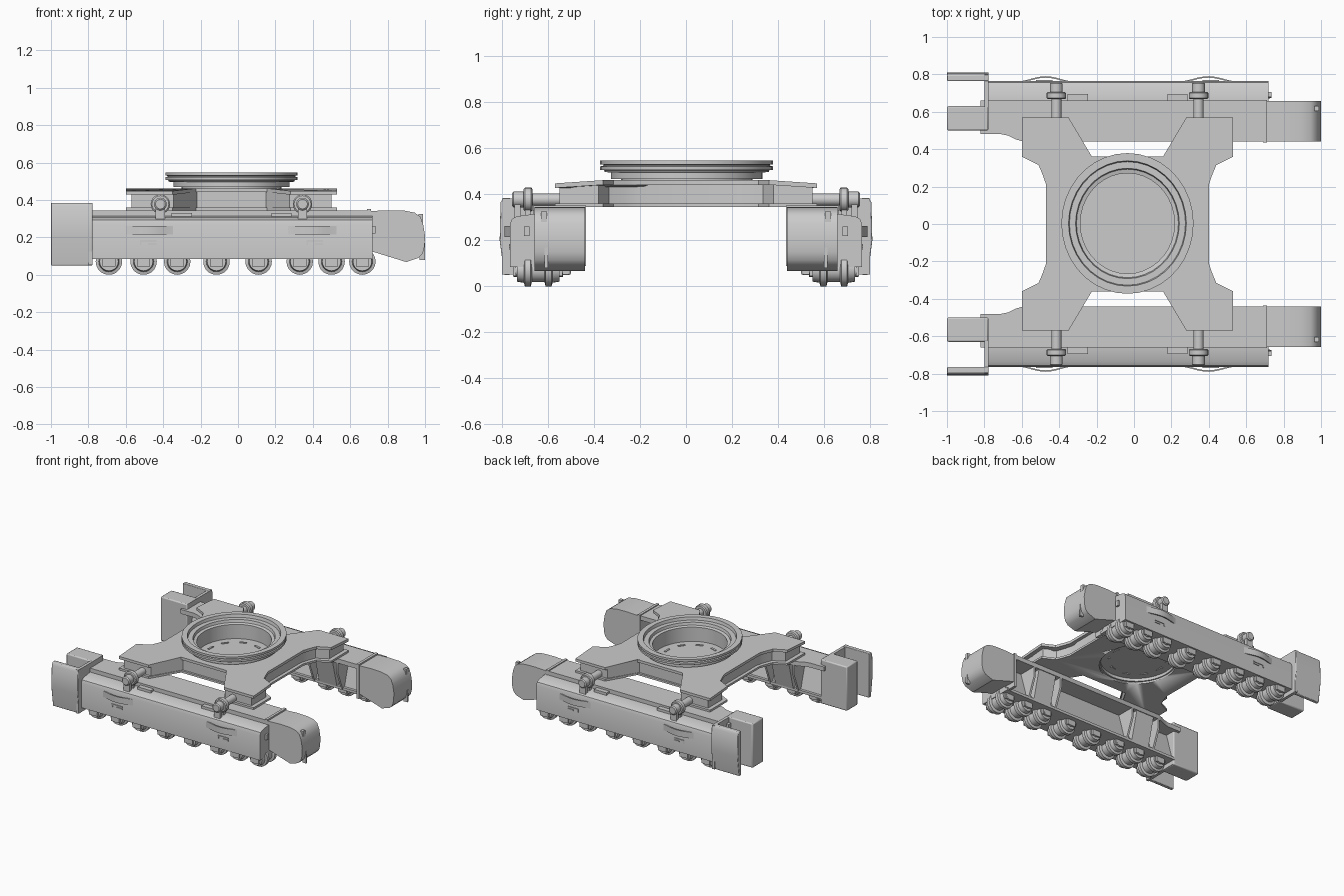
import bpy, bmesh
from math import sin, cos, pi, radians
from mathutils import Vector

if "Cube" in bpy.data.objects:
    bpy.data.objects.remove(bpy.data.objects["Cube"])

CX = -0.035  # turntable centre in x


def finish(name, bm, mirror=False, smooth=35, bevel=0):
    bmesh.ops.recalc_face_normals(bm, faces=bm.faces)
    me = bpy.data.meshes.new(name)
    bm.to_mesh(me)
    bm.free()
    ob = bpy.data.objects.new(name, me)
    bpy.context.collection.objects.link(ob)
    me.shade_smooth()
    me.set_sharp_from_angle(angle=radians(smooth))
    if bevel:
        m = ob.modifiers.new("Bevel", 'BEVEL')
        m.width, m.segments, m.limit_method = bevel, 2, 'ANGLE'
    if mirror:
        m = ob.modifiers.new("Mirror", 'MIRROR')
        m.use_axis = (False, True, False)
    return ob


def add_prism(bm, pts, axis, a, b):
    """Extrude a 2D outline along an axis: x -> (y,z), y -> (x,z), z -> (x,y)."""
    def co(p, t):
        return {'x': (t, *p), 'y': (p[0], t, p[1]), 'z': (*p, t)}[axis]
    lo = [bm.verts.new(co(p, a)) for p in pts]
    hi = [bm.verts.new(co(p, b)) for p in pts]
    bm.faces.new(lo)
    bm.faces.new(hi)
    for i in range(len(pts)):
        j = (i + 1) % len(pts)
        bm.faces.new((lo[i], lo[j], hi[j], hi[i]))


def add_box(bm, x0, x1, y0, y1, z0, z1):
    add_prism(bm, [(x0, y0), (x1, y0), (x1, y1), (x0, y1)], 'z', z0, z1)


def add_lathe(bm, prof, c, n, axis='z', squash=1.0):
    """Revolve (radius, height) profile; ends with radius 0 close as a fan."""
    rings = []
    for r, h in prof:
        ring = []
        for i in range(n):
            t = 2 * pi * i / n
            u, v = r * cos(t) * squash, r * sin(t)
            p = (u, v, h) if axis == 'z' else (u, h, v)
            ring.append(bm.verts.new(Vector(c) + Vector(p)))
        rings.append(ring)
    closed = prof[0] == prof[-1]
    for k in range(len(prof) - 1):
        for i in range(n):
            j = (i + 1) % n
            bm.faces.new((rings[k][i], rings[k][j], rings[k + 1][j], rings[k + 1][i]))
    if closed:
        bmesh.ops.remove_doubles(bm, verts=rings[0] + rings[-1], dist=1e-6)
    else:
        bm.faces.new(rings[0])
        bm.faces.new(rings[-1])


def prism(name, pts, axis, a, b, **kw):
    bm = bmesh.new()
    add_prism(bm, pts, axis, a, b)
    return finish(name, bm, **kw)


def boxes(name, items, **kw):
    bm = bmesh.new()
    for it in items:
        add_box(bm, *it)
    return finish(name, bm, **kw)


# Track frame: outer beam with rounded shoulder, open inner side
prism("track_beam", [(0.5, 0.085), (0.765, 0.085), (0.765, 0.27), (0.757, 0.293), (0.735, 0.305),
                     (0.66, 0.315), (0.58, 0.315), (0.52, 0.105), (0.5, 0.105)],
      'x', -0.785, 0.72, mirror=True)
prism("track_top_plate", [(-0.82, 0.48), (-0.71, 0.48), (-0.67, 0.472), (-0.63, 0.452), (-0.59, 0.44),
                          (0.70, 0.44), (0.70, 0.66), (-0.82, 0.66)], 'z', 0.312, 0.345, mirror=True)

# Gussets under each arm on the inner side
bm = bmesh.new()
for x0 in (-0.6, 0.28):
    add_prism(bm, [(0.5, 0.1), (0.445, 0.315), (0.6, 0.315), (0.54, 0.1)], 'x', x0 + 0.05, x0 + 0.2)
    for x in (x0, x0 + 0.235):
        add_prism(bm, [(0.5, 0.09), (0.44, 0.24), (0.44, 0.315), (0.6, 0.315), (0.54, 0.09)], 'x', x, x + 0.015)
finish("inner_gussets", bm, mirror=True)

# Drive housing and collar at the right end
prism("drive_housing", [(0.70, 0.34), (0.80, 0.345), (0.89, 0.343), (0.945, 0.332), (0.975, 0.31), (0.99, 0.27),
                        (1.0, 0.21), (0.997, 0.15), (0.988, 0.115), (0.965, 0.09), (0.90, 0.068),
                        (0.70, 0.13)], 'y', 0.44, 0.658, mirror=True)
boxes("housing_collar", [(0.69, 0.71, 0.435, 0.662, 0.09, 0.352)], mirror=True)
boxes("housing_bolts", [(0.965, 0.988, 0.605, 0.63, 0.28, 0.325), (0.97, 1.0, 0.60, 0.615, 0.08, 0.17),
                        (0.715, 0.735, 0.68, 0.705, 0.22, 0.26)], mirror=True)

# Idler fork at the left end
prism("fork_outer_plate", [(0.765, 0.05), (0.79, 0.05), (0.81, 0.2), (0.806, 0.365), (0.795, 0.385), (0.765, 0.385)],
      'x', -1, -0.778, mirror=True, bevel=0.004)
boxes("fork_inner_block", [(-1, -0.778, 0.5, 0.63, 0.05, 0.385)], mirror=True, bevel=0.008)
boxes("fork_back_wall", [(-0.8, -0.778, 0.51, 0.8, 0.052, 0.383)], mirror=True)

# Bottom rollers with double flanges
bm = bmesh.new()
roller = [(0.03, 0.535), (0.03, 0.55), (0.05, 0.55), (0.055, 0.58), (0.071, 0.585), (0.071, 0.61), (0.052, 0.615),
          (0.052, 0.67), (0.071, 0.675), (0.071, 0.7), (0.055, 0.705), (0.05, 0.735), (0.03, 0.735), (0.03, 0.75)]
for x in (-0.69, -0.505, -0.325, -0.115, 0.11, 0.33, 0.5, 0.665):
    add_lathe(bm, roller, (x, 0, 0.071), 20, 'y')
finish("bottom_rollers", bm, mirror=True)
boxes("roller_brackets", [(x - 0.035, x + 0.035, y, y + 0.014, 0.045, 0.09)
                          for x in (-0.69, -0.505, -0.325, -0.115, 0.11, 0.33, 0.5, 0.665)
                          for y in (0.536, 0.738)], mirror=True)

# Bowed grab handles, steps and lugs on the outer face
bm = bmesh.new()
for x0, x1 in ((-0.61, -0.335), (0.255, 0.54)):
    n = 10
    bow = [(i / n, 0.763 + 0.027 * sin(pi * i / n) ** 1.5) for i in range(n + 1)]
    out = [(x0 + (x1 - x0) * t, y) for t, y in bow]
    inn = [(x, y - 0.008) for x, y in reversed(out)]
    add_prism(bm, out + inn, 'z', 0.215, 0.262)
finish("grab_handles", bm, mirror=True)
boxes("side_lugs", [b for x in (-0.525, 0.365) for b in (
    (x, x + 0.09, 0.76, 0.77, 0.176, 0.185), (x, x + 0.01, 0.76, 0.77, 0.16, 0.185),
    (x + 0.045, x + 0.09, 0.76, 0.77, 0.16, 0.17))], mirror=True)
boxes("top_steps", [(-0.355, -0.245, 0.66, 0.695, 0.305, 0.33), (0.18, 0.285, 0.66, 0.695, 0.305, 0.33)], mirror=True)

# Arm pins with collars and their supports
bm = bmesh.new()
pin = [(0.027, 0.53), (0.027, 0.667), (0.045, 0.667), (0.052, 0.673), (0.052, 0.7), (0.045, 0.706),
       (0.034, 0.706), (0.034, 0.75), (0.026, 0.757)]
for x in (-0.415, 0.345):
    add_lathe(bm, pin, (x, 0, 0.378), 20, 'y')
    add_box(bm, x - 0.025, x + 0.025, 0.72, 0.745, 0.29, 0.37)
    add_box(bm, x - 0.025, x + 0.025, 0.675, 0.7, 0.3, 0.37)
finish("arm_pins", bm, mirror=True)


# Cross-shaped carbody: top and bottom plates with an inset web
def cross(q):
    full = q + [(x, -y) for x, y in reversed(q)] + [(-x, -y) for x, y in q] + [(-x, y) for x, y in reversed(q)]
    return [(CX + x, y) for x, y in full]


plate = cross([(0.19, 0.36), (0.315, 0.57), (0.565, 0.57), (0.565, 0.36), (0.475, 0.315), (0.452, 0.26), (0.435, 0.21)])
web = cross([(0.185, 0.345), (0.31, 0.55), (0.535, 0.55), (0.535, 0.38), (0.45, 0.335), (0.425, 0.27), (0.41, 0.21)])
bm = bmesh.new()
add_lathe(bm, [(0.277, 0.2), (0.277, 0.6)], (CX, 0, 0), 36, squash=0.94)
cutter = finish("centre_hole_cutter", bm)
cutter.hide_render = True
cutter.hide_viewport = True
for name, pts, z0, z1, drop in (("carbody_top_plate", plate, 0.442, 0.462, 0.014),
                                ("carbody_web", web, 0.35, 0.45, 0.014),
                                ("carbody_bottom_plate", plate, 0.345, 0.36, 0)):
    ob = prism(name, pts, 'z', z0, z1, smooth=20)
    for v in ob.data.vertices:
        if abs(v.co.y) > 0.5 and v.co.z > 0.4:
            v.co.z -= drop
    m = ob.modifiers.new("Hole", 'BOOLEAN')
    m.operation, m.object, m.solver = 'DIFFERENCE', cutter, 'EXACT'

# Turntable ring, slightly squashed in x
ring = [(0.268, 0.36), (0.285, 0.36), (0.285, 0.468), (0.33, 0.468), (0.33, 0.495), (0.358, 0.498), (0.358, 0.505),
        (0.376, 0.507), (0.376, 0.522), (0.362, 0.525), (0.362, 0.529), (0.376, 0.531), (0.376, 0.547),
        (0.335, 0.547), (0.33, 0.525), (0.295, 0.525), (0.29, 0.505), (0.268, 0.5), (0.268, 0.36)]
bm = bmesh.new()
add_lathe(bm, ring, (CX, 0.003, 0), 36, squash=0.94)
finish("turntable_ring", bm)

# Well floor with a circle of raised pads
bm = bmesh.new()
add_lathe(bm, [(0.275, 0.382), (0.275, 0.392)], (CX, 0, 0), 36, squash=0.94)
for k in range(10):
    a = 2 * pi * k / 10
    arc = [(r, a + d) for r, d in ((0.2, -0.13), (0.2, 0), (0.2, 0.13), (0.215, 0.13), (0.215, 0), (0.215, -0.13))]
    add_prism(bm, [(CX + r * cos(t) * 0.94, r * sin(t)) for r, t in arc], 'z', 0.377, 0.397)
finish("well_floor", bm)
